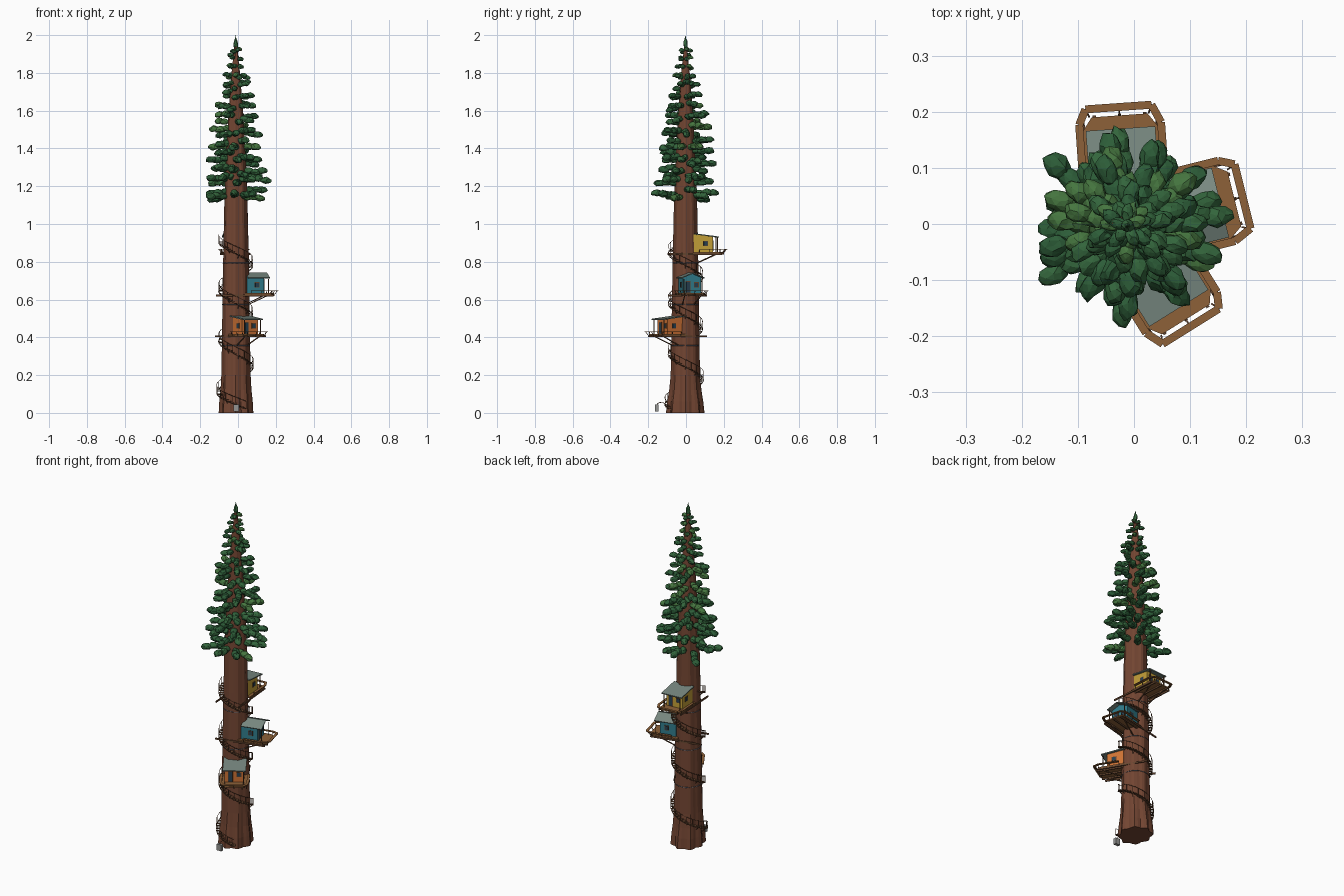
import bpy, bmesh, math, random
from mathutils import Matrix, Vector, noise

if "Cube" in bpy.data.objects:
    bpy.data.objects.remove(bpy.data.objects["Cube"])

random.seed(11)
CX, CY = -0.012, -0.003
ROOT = Matrix.Translation((CX, CY, 0))


def mat(name, rgb):
    m = bpy.data.materials.new(name)
    m.diffuse_color = (*rgb, 1)
    m.use_nodes = True
    m.node_tree.nodes["Principled BSDF"].inputs["Base Color"].default_value = m.diffuse_color
    return m


BARK = mat("bark", (.17, .06, .032))
WOOD = mat("deck_wood", (.27, .12, .04))
DARK = mat("dark_wood", (.13, .06, .028))
ROOF = mat("roof_grey", (.19, .25, .22))
GLASS = mat("window_dark", (.02, .05, .08))
STEEL = mat("steel", (.12, .13, .16))
STONE = mat("stone_grey", (.3, .3, .29))
GREENS = [mat("green_dark", (.026, .11, .04)), mat("green_mid", (.033, .13, .045)),
          mat("green_light", (.06, .18, .05))]


def finish(bm, name, m):
    me = bpy.data.meshes.new(name)
    bmesh.ops.recalc_face_normals(bm, faces=bm.faces)
    bm.to_mesh(me)
    bm.free()
    me.materials.append(m)
    ob = bpy.data.objects.new(name, me)
    bpy.context.collection.objects.link(ob)
    return ob


def box(bm, M, c, s):
    bmesh.ops.create_cube(bm, size=1, matrix=M @ Matrix.Translation(c) @ Matrix.Diagonal((*s, 1)))


def beam(bm, M, a, b, w, h):
    # rectangular bar from a to b
    a, b = Vector(a), Vector(b)
    d = b - a
    R = d.to_track_quat('X', 'Z').to_matrix().to_4x4()
    bmesh.ops.create_cube(bm, size=1, matrix=M @ Matrix.Translation((a + b) / 2) @ R
                          @ Matrix.Diagonal((d.length, w, h, 1)))


def prism(bm, M, pts, z0, z1):
    lo = [bm.verts.new(M @ Vector((x, y, z0))) for x, y in pts]
    hi = [bm.verts.new(M @ Vector((x, y, z1))) for x, y in pts]
    bm.faces.new(lo)
    bm.faces.new(hi)
    for i in range(len(pts)):
        j = (i + 1) % len(pts)
        bm.faces.new((lo[i], lo[j], hi[j], hi[i]))


def tube(name, pts, r, m, cyclic=False):
    cu = bpy.data.curves.new(name, 'CURVE')
    cu.dimensions = '3D'
    cu.bevel_depth = r
    cu.bevel_resolution = 0
    sp = cu.splines.new('POLY')
    sp.points.add(len(pts) - 1)
    for p, q in zip(sp.points, pts):
        p.co = (*q, 1)
    sp.use_cyclic_u = cyclic
    cu.materials.append(m)
    ob = bpy.data.objects.new(name, cu)
    bpy.context.collection.objects.link(ob)
    ob.matrix_world = ROOT


def lerp(table, x):
    for (x0, y0), (x1, y1) in zip(table, table[1:]):
        if x <= x1:
            return y0 + (y1 - y0) * max(0, x - x0) / (x1 - x0)
    return table[-1][1]


# Trunk: fluted tapering column with flared roots
TRUNK = [(0, .094), (.06, .089), (.12, .081), (.2, .075), (.35, .0725), (.6, .069), (.9, .064),
         (1.15, .059), (1.4, .048), (1.6, .037), (1.8, .022), (1.97, .004)]
bm = bmesh.new()
N = 32
rings = []
for z, r in TRUNK:
    flare = .035 + .05 * max(0, 1 - z / .2)
    sx = 1 - .1 * max(0, 1 - z / .2)
    ring = []
    for i in range(N):
        a = 2 * math.pi * i / N
        k = 1 + flare * math.cos(8 * a + .6 * z) + .02 * math.sin(3 * a + 1 + z)
        ring.append(bm.verts.new((CX + sx * r * k * math.cos(a), CY + r * k * math.sin(a), z)))
    rings.append(ring)
for lo, hi in zip(rings, rings[1:]):
    for i in range(N):
        j = (i + 1) % N
        bm.faces.new((lo[i], lo[j], hi[j], hi[i]))
bm.faces.new(rings[0])
bm.faces.new(rings[-1])
finish(bm, "trunk", BARK)

# Foliage: tiers of branches carrying ragged leaf clumps
CROWN = [(1.14, .198), (1.25, .188), (1.36, .165), (1.5, .15), (1.65, .122), (1.75, .088),
         (1.85, .062), (1.92, .042), (1.99, .02)]
leaves = [bmesh.new() for _ in GREENS]
limbs = bmesh.new()


def clump(M, size, k):
    out = bmesh.ops.create_icosphere(leaves[k], subdivisions=2, radius=1)["verts"]
    off = Vector((random.random() * 50, 0, 0))
    for v in out:
        p = v.co * (1 + .25 * noise.noise(v.co * 2.3 + off) + random.uniform(-.09, .09))
        p.z -= .2 * p.x * p.x
        v.co = M @ Vector((p.x * size[0], p.y * size[1], p.z * size[2]))


z, turn = 1.17, 0.3
while z < 1.95:
    reach = lerp(CROWN, z)
    n = 9 if z < 1.4 else 8 if z < 1.65 else 6 if z < 1.8 else 5
    for i in range(n):
        a = turn + 2 * math.pi * (i + random.uniform(-.25, .25)) / n
        L = reach * random.uniform(.74, 1.02)
        zz = z + random.uniform(-.025, .025) * min(1, reach * 8)
        tilt = random.uniform(-.04, .14)
        M = ROOT @ Matrix.Translation((0, 0, zz)) @ Matrix.Rotation(a, 4, 'Z') @ Matrix.Rotation(tilt, 4, 'Y')
        beam(limbs, M, (0, 0, .0), (L * .85, 0, -.004), .007, .007)
        s = min(1, .42 + reach * 3.6)
        r0 = lerp(TRUNK, zz)
        k = random.choices((0, 1, 2), (3, 4, 1 if z < 1.5 else 3))[0]
        cnt = 3 if L - r0 > .095 else 2 if L - r0 > .045 else 1
        for c in range(cnt):
            l = .03 * s
            x = max(L - l - c * .037 * s, r0 * .8)
            side = random.uniform(-.01, .01) * s * (c > 0)
            Q = M @ Matrix.Translation((x, side, random.uniform(-.006, .006))) @ Matrix.Rotation(side * 12, 4, 'Z')
            clump(Q, (l, .0195 * s, .018 * s), k)
    turn += 1.05
    z += .066 if z < 1.6 else .052 if z < 1.8 else .04
clump(ROOT @ Matrix.Translation((0, 0, 1.955)), (.012, .012, .026), 1)
bmesh.ops.create_cone(leaves[1], segments=6, radius1=.011, radius2=0, depth=.05,
                      matrix=ROOT @ Matrix.Translation((0, 0, 1.975)))
for b, g, nm in zip(leaves, GREENS, ("foliage_dark", "foliage_mid", "foliage_light")):
    finish(b, nm, g)
finish(limbs, "branches", BARK)

# Spiral stair: clockwise climb with treads, posts, stringer and handrail
CLIMB = [(60, .025), (180, .112), (360, .245), (540, .38), (720, .513), (900, .648),
         (1080, .783), (1260, .908)]
bm = bmesh.new()
stringer, rail = [], []
for t in range(60, 1265, 10):
    z = lerp(CLIMB, t)
    rt = lerp(TRUNK, z)
    ro = max(.091, rt + .019)
    R = ROOT @ Matrix.Rotation(-math.radians(t), 4, 'Z')
    box(bm, R, ((rt + ro) / 2 - .004, 0, z), (ro - rt + .01, .014, .003))
    if t % 20 == 0:
        box(bm, R, (ro, 0, z + .018), (.0022, .0022, .038))
    if t % 40 == 0:
        beam(bm, R, (ro - .004, 0, z), (rt - .004, 0, z - .022), .003, .003)
    ca, sa = math.cos(-math.radians(t)), math.sin(-math.radians(t))
    for path, h in ((stringer, -.003), (rail, .037)):
        path.append((ro * ca, ro * sa, z + h))
finish(bm, "stair_treads", DARK)
tube("stair_stringer", stringer, .002, DARK)
tube("stair_handrail", rail, .0014, DARK)


# Tree house: local x points away from trunk
def house(tag, ang, zf, paint, gable):
    M = ROOT @ Matrix.Rotation(math.radians(ang), 4, 'Z') @ Matrix.Translation((0, 0, zf))
    # deck, joists and braces
    bm = bmesh.new()
    deck = [(.035, -.066), (.175, -.066), (.197, -.05), (.197, .05), (.175, .066), (.035, .066)]
    prism(bm, M, deck, -.007, 0)
    finish(bm, tag + "_deck", WOOD)
    bm = bmesh.new()
    for y in (-.045, 0, .045):
        beam(bm, M, (.04, y, -.011), (.2, y, -.011), .006, .008)
    for s in (-1, 1):
        # long beams clamping the trunk, and struts down to the collar
        beam(bm, M, (-.09, s * .07, -.012), (.19, s * .066, -.012), .006, .009)
        beam(bm, M, (.165, s * .045, -.012), (.05, s * .03, -.065), .005, .005)
        box(bm, M, (.166, s * .05, .037), (.004, .004, .076))
    # railing posts leaning outside the deck
    rim = [(.07, -.073), (.18, -.073), (.212, -.058), (.212, .06), (.185, .073), (.07, .073)]
    for x, y in rim + [(.212, 0), (.125, -.073), (.125, .073)]:
        beam(bm, M, (x - .014 * (x > .2), y * .9, -.008), (x, y, .012), .003, .003)
    finish(bm, tag + "_supports", DARK)
    bm = bmesh.new()
    for a, b in zip(rim, rim[1:]):
        beam(bm, M, (*a, .013), (*b, .013), .014, .004)
    finish(bm, tag + "_rail_cap", WOOD)
    # walls: end profile with sloped top, swept to depth
    bm = bmesh.new()
    if gable:
        S = M @ Matrix(((0, 0, 1, 0), (1, 0, 0, 0), (0, 1, 0, 0), (0, 0, 0, 1)))
        prism(bm, S, [(-.05, 0), (.05, 0), (.05, .083), (0, .103), (-.05, .083)], .05, .142)
    else:
        S = M @ Matrix(((1, 0, 0, 0), (0, 0, -1, 0), (0, 1, 0, 0), (0, 0, 0, 1)))
        prism(bm, S, [(.04, 0), (.142, 0), (.142, .079), (.04, .092)], -.05, .05)
    finish(bm, tag + "_walls", paint)
    # roof slabs
    bm = bmesh.new()
    if gable:
        for s in (-1, 1):
            beam(bm, M, (.112, 0, .106), (.112, s * .063, .080), .118, .005)
    else:
        beam(bm, M, (.042, 0, .095), (.173, 0, .078), .124, .006)
    finish(bm, tag + "_roof", ROOF)
    # windows and door with frames
    trim, glass = bmesh.new(), bmesh.new()
    for s in (-1, 1):
        box(trim, M, (.103, s * .05, .044), (.026, .004, .028))
        box(glass, M, (.103, s * .0515, .044), (.019, .004, .021))
    for y, zc, w, h in ((-.022, .032, .026, .062), (.024, .044, .026, .028)):
        box(trim, M, (.142, y, zc), (.004, w, h))
        box(glass, M, (.1435, y, zc), (.004, w - .007, h - .007))
    finish(trim, tag + "_trim", DARK)
    finish(glass, tag + "_windows", GLASS)
    # cable collar around trunk where struts land
    rr = lerp(TRUNK, zf - .06) + .002
    tube(tag + "_collar", [(rr * math.cos(k * math.pi / 16), rr * math.sin(k * math.pi / 16), zf - .06)
                           for k in range(32)], .002, STEEL, True)


house("orange_house", -58, .417, mat("orange_paint", (.62, .17, .035)), False)
house("teal_house", 14, .634, mat("teal_paint", (.03, .2, .26)), True)
house("yellow_house", 94, .853, mat("yellow_paint", (.55, .35, .04)), False)

# Ground box with a pipe bending over to the trunk
bm = bmesh.new()
box(bm, ROOT, (.002, -.151, .026), (.03, .018, .036))
finish(bm, "entry_box", STONE)
tube("entry_pipe", [(.002, -.151, .04), (.002, -.148, .05), (.002, -.135, .055), (.002, -.115, .053),
                    (.002, -.1, .04), (.002, -.088, .045), (.002, -.08, .11)], .002, DARK)
